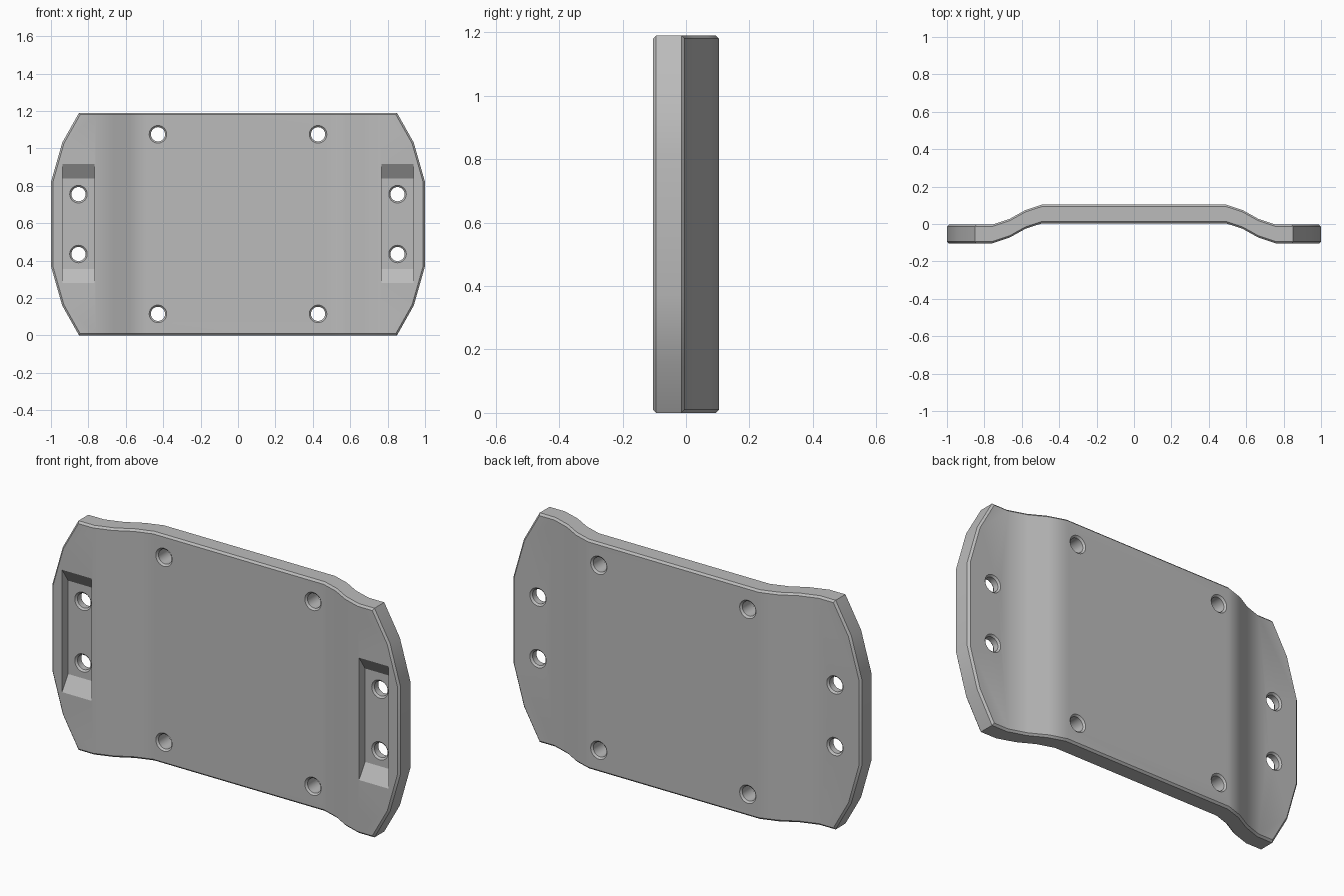
import bpy
import bmesh
from math import cos, sin, tau

cube = bpy.data.objects.get("Cube")
if cube:
    bpy.data.objects.remove(cube, do_unlink=True)

WIDTH, HEIGHT, THICK = 2.0, 1.19, 0.1
FRONT, STEP = -0.104, 0.108      # front of the ears, rise of the middle
CHAMFER = 0.01
BEND = [(0.49, 1.0), (0.58, 0.73), (0.665, 0.29), (0.76, 0.0)]


def loft(bm, loops):
    """Closed solid through matching loops of points."""
    rings = [[bm.verts.new(p) for p in loop] for loop in loops]
    n = len(rings[0])
    for a, b in zip(rings, rings[1:]):
        for i in range(n):
            j = (i + 1) % n
            bm.faces.new((a[i], a[j], b[j], b[i]))
    bm.faces.new(rings[0])
    bm.faces.new(rings[-1])


def finish(bm, name):
    bmesh.ops.recalc_face_normals(bm, faces=bm.faces)
    mesh = bpy.data.meshes.new(name)
    bm.to_mesh(mesh)
    bm.free()
    ob = bpy.data.objects.new(name, mesh)
    bpy.context.collection.objects.link(ob)
    return ob


def bend_offset(x):
    x = abs(x)
    if x <= BEND[0][0]:
        return STEP
    for (xa, a), (xb, b) in zip(BEND, BEND[1:]):
        if x <= xb:
            return STEP * (a + (b - a) * (x - xa) / (xb - xa))
    return 0.0


def cut(target, cutter):
    cutter.hide_render = True
    mod = target.modifiers.new("cut", "BOOLEAN")
    mod.operation, mod.solver, mod.object = "DIFFERENCE", "EXACT", cutter
    bpy.context.view_layer.objects.active = target
    bpy.ops.object.modifier_apply(modifier=mod.name)
    bpy.data.objects.remove(cutter, do_unlink=True)


# Plate outline with faceted ears, chamfered on both rims
corner = [(0.85, 0), (0.94, 0.16), (1.0, 0.37)]
right = corner + [(x, HEIGHT - z) for x, z in reversed(corner)]
outline = right + [(-x, z) for x, z in reversed(right)]
bm = bmesh.new()
loft(bm, [[(x, y, z) for x, z in outline] for y in (FRONT, FRONT + THICK)])
rim = [e for e in bm.edges if abs(e.verts[0].co.y - e.verts[1].co.y) < 1e-5]
bmesh.ops.bevel(bm, geom=rim, offset=CHAMFER, segments=1, affect="EDGES")

# Double bend that pushes the middle backwards
for x, _ in BEND:
    for side in (-1, 1):
        bmesh.ops.bisect_plane(bm, geom=bm.verts[:] + bm.edges[:] + bm.faces[:],
                               plane_co=(side * x, 0, 0), plane_no=(1, 0, 0))
for v in bm.verts:
    v.co.y += bend_offset(v.co.x)
plate = finish(bm, "mounting_plate")

# Recessed slots with sloping ends on the ears
DEPTH, SLOPE = 0.05, 0.075
bm = bmesh.new()
for side in (-1, 1):
    loops = []
    for k in (-1, 1):
        y, lo, hi = FRONT + k * DEPTH, 0.28 + k * SLOPE, 0.915 - k * SLOPE
        loops.append([(side * x, y, z) for x, z in
                      ((0.768, lo), (0.938, lo), (0.938, hi), (0.768, hi))])
    loft(bm, loops)
cut(plate, finish(bm, "slot_cutter"))

# Screw holes, countersunk at both ends
RADIUS, SINK, SIDES = 0.038, 0.009, 32
bm = bmesh.new()
middle = (FRONT + STEP, FRONT + STEP + THICK)
ear = (FRONT + DEPTH, FRONT + THICK)
for side in (-1, 1):
    for x, dz, (y0, y1) in ((0.428, 0.48, middle), (0.853, 0.16, ear)):
        for z in (HEIGHT / 2 + dz, HEIGHT / 2 - dz):
            rings = ((y0 - SINK, RADIUS + 2 * SINK), (y0 + SINK, RADIUS),
                     (y1 - SINK, RADIUS), (y1 + SINK, RADIUS + 2 * SINK))
            loft(bm, [[(side * x + r * cos(tau * i / SIDES), y,
                        z + r * sin(tau * i / SIDES)) for i in range(SIDES)]
                      for y, r in rings])
cut(plate, finish(bm, "hole_cutter"))

# Plain grey finish
grey = bpy.data.materials.new("grey_metal")
grey.use_nodes = True
colour = (0.5, 0.5, 0.5, 1.0)
grey.diffuse_color = colour
grey.node_tree.nodes["Principled BSDF"].inputs["Base Color"].default_value = colour
plate.data.materials.clear()
plate.data.materials.append(grey)

# Smooth bends, sharp edges
bpy.ops.object.select_all(action="DESELECT")
plate.select_set(True)
bpy.context.view_layer.objects.active = plate
bpy.ops.object.shade_smooth_by_angle(angle=0.52)
weighted = plate.modifiers.new("weighted_normals", "WEIGHTED_NORMAL")
weighted.keep_sharp = True
